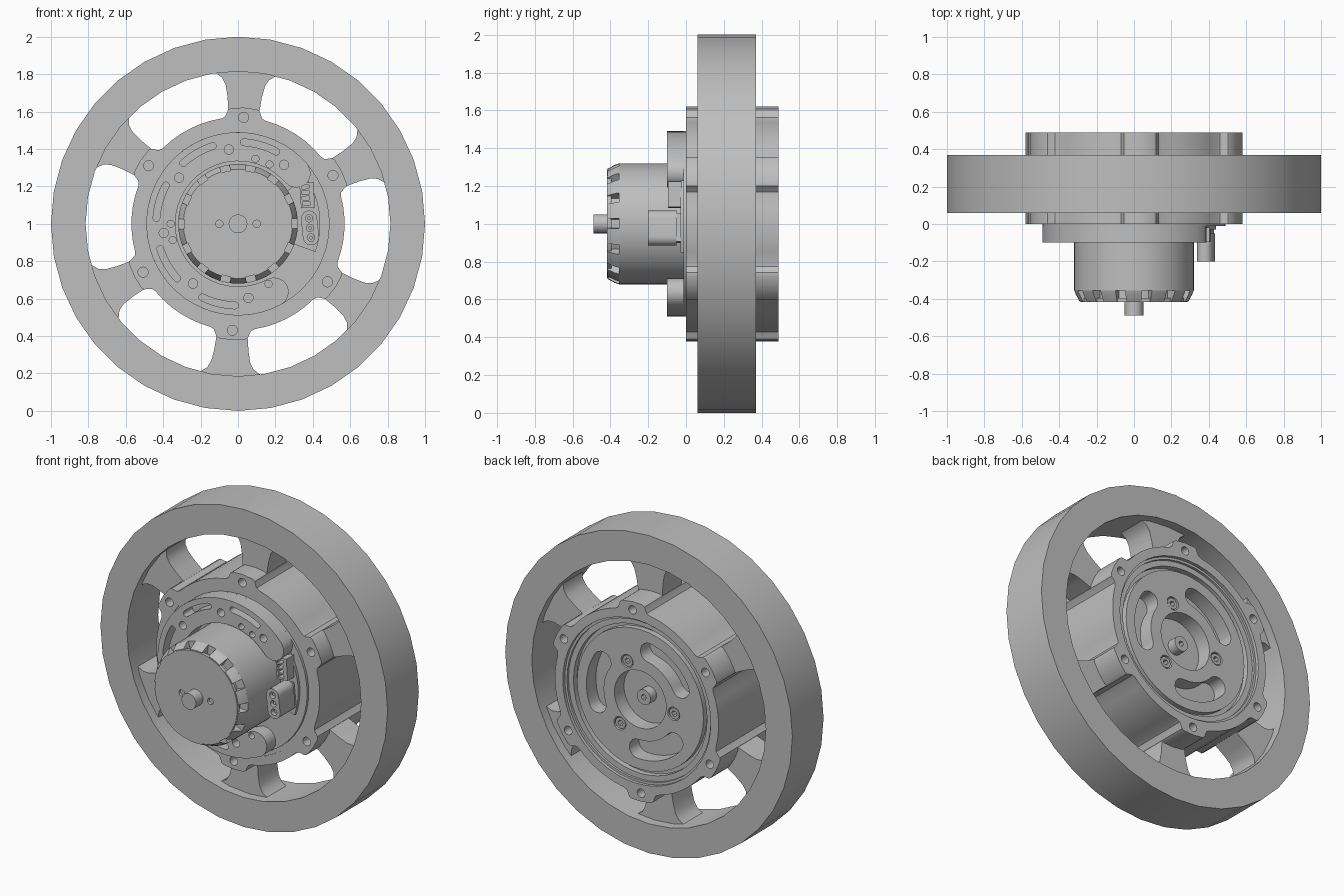
import bpy, bmesh
from math import sin, cos, radians
from mathutils import Matrix

cube = bpy.data.objects.get("Cube")
if cube:
    bpy.data.objects.remove(cube, do_unlink=True)

grey = bpy.data.materials.new("plain_grey")
grey.use_nodes = True
colour = (0.52, 0.52, 0.52, 1)
grey.diffuse_color = colour
grey.node_tree.nodes["Principled BSDF"].inputs["Base Color"].default_value = colour
parts = []


def finish(name, bm):
    bmesh.ops.remove_doubles(bm, verts=bm.verts, dist=0.0002)
    bmesh.ops.recalc_face_normals(bm, faces=bm.faces)
    mesh = bpy.data.meshes.new(name)
    bm.to_mesh(mesh)
    bm.free()
    mesh.materials.clear()
    mesh.materials.append(grey)
    obj = bpy.data.objects.new(name, mesh)
    bpy.context.collection.objects.link(obj)
    parts.append(obj)
    return obj


# Outline helpers in the wheel plane (x, height above the axle)
def polar(r, a):
    return (r * cos(radians(a)), r * sin(radians(a)))


def circle(r, n=36, cx=0, cy=0):
    return [(cx + r * cos(radians(360 * i / n)), cy + r * sin(radians(360 * i / n)))
            for i in range(n)]


def hole(dist, a, r, n=16):
    return circle(r, n, *polar(dist, a))


def arc(r, a0, a1, n, cx=0, cy=0):
    pts = [polar(r, a0 + (a1 - a0) * i / n) for i in range(n + 1)]
    return [(x + cx, y + cy) for x, y in pts]


def curved_slot(r, half, a0, a1, n=12):
    """Arc-shaped band with round ends."""
    return (arc(r + half, a0, a1, n)
            + arc(half, a1, a1 + 180, 8, *polar(r, a1))[1:-1]
            + arc(r - half, a1, a0, n)
            + arc(half, a0 + 180, a0 + 360, 8, *polar(r, a0))[1:-1])


def place(loop, cx, cy, a):
    c, s = cos(radians(a)), sin(radians(a))
    return [(cx + x * c - y * s, cy + x * s + y * c) for x, y in loop]


def box(w, h, cx=0, cy=0):
    return [(cx + sx * w / 2, cy + sy * h / 2)
            for sx, sy in ((-1, -1), (1, -1), (1, 1), (-1, 1))]


def plate(name, loops, y0, y1):
    """Extrude outlines along the axle; inner loops become holes."""
    curve = bpy.data.curves.new(name + "_outline", 'CURVE')
    curve.dimensions = '2D'
    curve.fill_mode = 'BOTH'
    curve.extrude = (y1 - y0) / 2
    for loop in loops:
        spline = curve.splines.new('POLY')
        spline.points.add(len(loop) - 1)
        for p, (x, y) in zip(spline.points, loop):
            p.co = (x, y, 0, 1)
        spline.use_cyclic_u = True
    temp = bpy.data.objects.new(name + "_outline", curve)
    bpy.context.collection.objects.link(temp)
    graph = bpy.context.evaluated_depsgraph_get()
    mesh = bpy.data.meshes.new_from_object(temp.evaluated_get(graph))
    bm = bmesh.new()
    bm.from_mesh(mesh)
    bm.transform(Matrix.Translation((0, (y0 + y1) / 2, 1)) @ Matrix.Rotation(radians(90), 4, 'X'))
    bpy.data.objects.remove(temp, do_unlink=True)
    bpy.data.curves.remove(curve)
    bpy.data.meshes.remove(mesh)
    return finish(name, bm)


def sweep(bm, profile, a0, a1, n, caps=False):
    """Turn a (radius, y) profile about the axle."""
    rings = []
    for i in range(n + 1):
        a = radians(a0 + (a1 - a0) * i / n)
        rings.append([bm.verts.new((r * cos(a), y, 1 + r * sin(a))) for r, y in profile])
    m = len(profile)
    for p, q in zip(rings, rings[1:]):
        for j in range(m if caps else m - 1):
            k = (j + 1) % m
            bm.faces.new((p[j], p[k], q[k], q[j]))
    if caps:
        bm.faces.new(rings[0])
        bm.faces.new(rings[-1])


LUGS = [87 + 60 * k for k in range(6)]

# Rim and flared spokes
plate("rim", [circle(1), circle(0.815)], 0.06, 0.37)
side = [(0.53, 0.075), (0.68, 0.092), (0.74, 0.105), (0.775, 0.125), (0.795, 0.155), (0.83, 0.21)]
spoke = [(r, -w) for r, w in side] + [(r, w) for r, w in reversed(side)]
for i, a in enumerate(LUGS):
    plate(f"spoke_{i + 1}", [place(spoke, 0, 0, a)], 0.12, 0.31)

# Hub shell with bolt lugs
lug = [(12, 0.57), (10, 0.577), (8.8, 0.595), (8, 0.612), (6.5, 0.62)]
outline = []
for a in LUGS:
    outline += [polar(r, a - d) for d, r in lug] + [polar(0.622, a)]
    outline += [polar(r, a + d) for d, r in reversed(lug)]
    outline += arc(0.57, a + 18, a + 42, 4)
plate("hub_shell", [outline, circle(0.515, 48)] + [hole(0.57, a, 0.027) for a in LUGS], 0, 0.49)

# Hub core with stepped rear rings
bm = bmesh.new()
sweep(bm, [(0, 0.36), (0.43, 0.36), (0.43, 0.42), (0.465, 0.42), (0.465, 0.455),
           (0.5, 0.455), (0.5, 0.47), (0.52, 0.47), (0.52, 0.004), (0.49, 0.004),
           (0.49, -0.012), (0, -0.012)], 0, 360, 48)
finish("hub_core", bm)

# Rear output disc, kidney openings and bolts
BOLTS = (67, 187, 307)
openings = [curved_slot(0.315, 0.06, a - 26, a + 26) for a in (7, 127, 247)]
plate("rear_disc", [circle(0.44, 48), circle(0.18)] + openings
      + [hole(0.235, a, 0.042) for a in BOLTS], 0.355, 0.455)
for i, (d, a) in enumerate([(0.235, b) for b in BOLTS] + [(0, 0)]):
    plate(f"rear_bolt_{i + 1}", [hole(d, a, 0.035 if d else 0.048), hole(d, a, 0.018, 6)],
          0.35, 0.45 if d else 0.42)

# Front mounting plate, open towards the connectors
slots = [curved_slot(0.437, 0.018, a - 12, a + 12) for a in (74, 120, 164, 210, 256)]
holes = [hole(0.4, a, 0.025) for a in (52, 97, 142, 187, 233, 278)]
holes += [hole(0.36, a, 0.019) for a in (62, 75, 180, 194, 297)]
plate("mounting_plate", [curved_slot(0.4125, 0.0775, 41, 298, 40)] + slots + holes, -0.1, -0.01)

# Motor body
bm = bmesh.new()
sweep(bm, [(0, -0.4), (0.262, -0.4), (0.262, -0.355), (0.32, -0.355), (0.32, 0)], 0, 360, 48)
finish("motor_body", bm)

# Vented shoulder: ribs around the nose
bm = bmesh.new()
rib = [(0.25, -0.35), (0.32, -0.355), (0.313, -0.375), (0.292, -0.414), (0.25, -0.414)]
RIBS = 14
pitch = 360 / RIBS
for k in range(RIBS):
    sweep(bm, rib, pitch * (k + 0.2), pitch * (k + 0.82), 3, True)
finish("motor_ribs", bm)

plate("motor_cap", [circle(0.287, 48), hole(0.1, 0, 0.02), hole(0.1, 180, 0.02)], -0.418, -0.395)
plate("motor_shaft", [circle(0.05, 24)], -0.49, -0.39)

# Circuit board and its connectors
board = arc(0.44, -20, 34, 12) + arc(0.31, 34, -20, 12)
plate("circuit_board", [board], -0.03, -0.01)

x, z = 0.37, 0.153
pins = [box(0.04, 0.02, -0.008, -0.045 + 0.03 * k) for k in range(4)]
plate("signal_connector", [place(p, x, z, 4) for p in [box(0.075, 0.135)] + pins], -0.095, -0.02)
plate("signal_connector_back", [place(box(0.07, 0.13), x, z, 4)], -0.05, -0.02)

x, z = 0.385, -0.022
body = arc(0.043, 0, 180, 10, 0, 0.05) + arc(0.043, 180, 360, 10, 0, -0.05)
sockets = [circle(0.02, 16, 0, 0.052 * k) for k in (-1, 0, 1)]
plate("power_connector", [place(p, x, z, 6) for p in [body] + sockets], -0.2, -0.05)
plate("power_connector_base", [place(box(0.07, 0.15), x, z, 6)], -0.12, -0.02)
for i, k in enumerate((-1, 0, 1)):
    plate(f"power_pin_{i + 1}", [place(circle(0.01, 12, 0, 0.052 * k), x, z, 6)], -0.185, -0.1)

# Smooth round walls, keep edges crisp
bpy.ops.object.select_all(action='DESELECT')
for obj in parts:
    obj.select_set(True)
bpy.context.view_layer.objects.active = parts[0]
bpy.ops.object.shade_smooth_by_angle(angle=radians(30))
